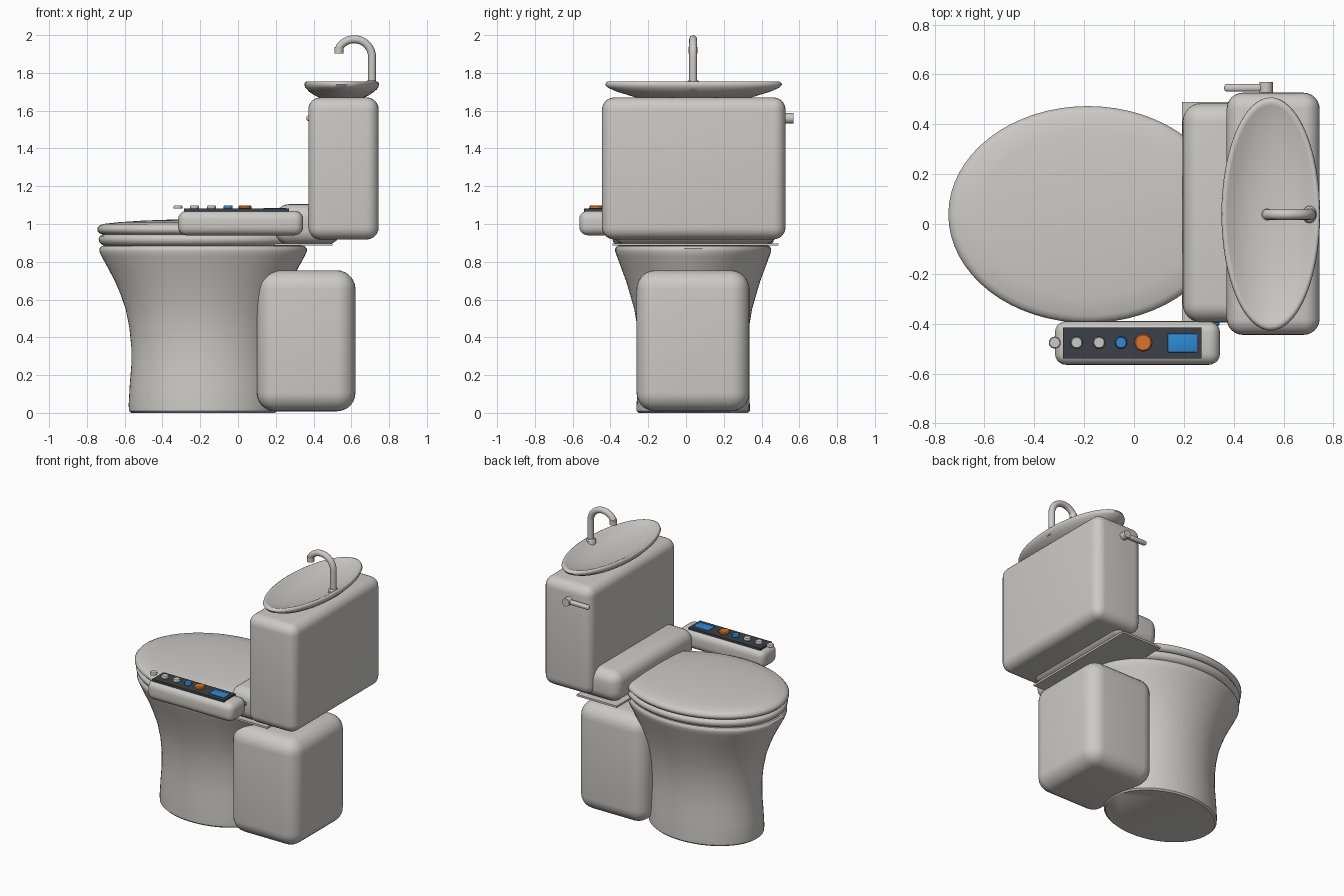
import bpy, bmesh, math
from mathutils import Vector

if "Cube" in bpy.data.objects:
    bpy.data.objects.remove(bpy.data.objects["Cube"])


def material(name, rgb):
    m = bpy.data.materials.new(name)
    m.diffuse_color = (*rgb, 1)
    m.use_nodes = True
    m.node_tree.nodes["Principled BSDF"].inputs["Base Color"].default_value = m.diffuse_color
    return m


CERAMIC = material("warm_grey_ceramic", (0.60, 0.59, 0.56))
DARK = material("dark_panel", (0.045, 0.053, 0.065))
BLUE = material("blue", (0.03, 0.25, 0.65))
ORANGE = material("orange", (0.70, 0.17, 0.025))


def finish(name, bm, mat, angle=40):
    bmesh.ops.recalc_face_normals(bm, faces=bm.faces)
    me = bpy.data.meshes.new(name)
    bm.to_mesh(me)
    bm.free()
    me.materials.append(mat)
    ob = bpy.data.objects.new(name, me)
    bpy.context.collection.objects.link(ob)
    bpy.ops.object.select_all(action='DESELECT')
    ob.select_set(True)
    bpy.context.view_layer.objects.active = ob
    bpy.ops.object.shade_smooth_by_angle(angle=math.radians(angle))
    return ob


def box(name, lo, hi, mat, bevel=0.0, segments=5):
    """Box between two corners with rounded edges."""
    bm = bmesh.new()
    bmesh.ops.create_cube(bm, size=1)
    for v in bm.verts:
        v.co = [lo[i] + (v.co[i] + 0.5) * (hi[i] - lo[i]) for i in range(3)]
    if bevel:
        bmesh.ops.bevel(bm, geom=bm.edges[:], offset=bevel, segments=segments,
                        profile=0.5, affect='EDGES')
    return finish(name, bm, mat)


def loft(name, cx, cy, rings, mat, n=64, angle=40):
    """Stack of ellipses given as (z, x radius, y radius), capped at both ends."""
    bm = bmesh.new()
    loops = []
    for z, rx, ry in rings:
        loops.append([bm.verts.new((cx + rx * math.cos(2 * math.pi * i / n),
                                    cy + ry * math.sin(2 * math.pi * i / n), z))
                      for i in range(n)])
    for a, b in zip(loops, loops[1:]):
        for i in range(n):
            j = (i + 1) % n
            bm.faces.new((a[i], a[j], b[j], b[i]))
    bm.faces.new(loops[0])
    bm.faces.new(loops[-1])
    return finish(name, bm, mat, angle)


def tube(name, points, radius, mat, n=16):
    """Round pipe swept along a path in an x-z plane or a straight line."""
    bm = bmesh.new()
    pts = [Vector(p) for p in points]
    loops = []
    for k, p in enumerate(pts):
        t = (pts[min(k + 1, len(pts) - 1)] - pts[max(k - 1, 0)]).normalized()
        side = Vector((0, 1, 0)) if abs(t.y) < 0.9 else Vector((1, 0, 0))
        up = t.cross(side).normalized()
        loops.append([bm.verts.new(p + radius * (math.cos(2 * math.pi * i / n) * side
                                                 + math.sin(2 * math.pi * i / n) * up))
                      for i in range(n)])
    for a, b in zip(loops, loops[1:]):
        for i in range(n):
            j = (i + 1) % n
            bm.faces.new((a[i], a[j], b[j], b[i]))
    bm.faces.new(loops[0])
    bm.faces.new(loops[-1])
    return finish(name, bm, mat)


# Pedestal bowl
CX, CY = -0.185, 0.038
loft("bowl", CX, CY, [
    (0.0, 0.380, 0.290), (0.01, 0.392, 0.300), (0.04, 0.394, 0.300), (0.15, 0.388, 0.294),
    (0.25, 0.380, 0.288), (0.35, 0.380, 0.288), (0.45, 0.390, 0.295), (0.55, 0.410, 0.312),
    (0.63, 0.438, 0.335), (0.70, 0.468, 0.356), (0.77, 0.505, 0.382), (0.83, 0.538, 0.404),
    (0.855, 0.549, 0.413), (0.87, 0.549, 0.413), (0.883, 0.538, 0.404)], CERAMIC)

# Seat ring and domed lid
loft("seat", CX, CY, [
    (0.883, 0.525, 0.395), (0.893, 0.538, 0.412), (0.905, 0.549, 0.424), (0.922, 0.553, 0.428),
    (0.936, 0.546, 0.422), (0.944, 0.530, 0.406)], CERAMIC, angle=50)
loft("lid", CX, CY, [
    (0.944, 0.530, 0.406), (0.950, 0.547, 0.422), (0.964, 0.560, 0.435), (0.978, 0.560, 0.435),
    (0.992, 0.548, 0.424), (1.000, 0.530, 0.407), (1.010, 0.440, 0.335), (1.018, 0.320, 0.240),
    (1.023, 0.180, 0.130), (1.025, 0.040, 0.030)], CERAMIC, angle=50)

# Hinge cover and its mounting plate
box("hinge_cover", (0.195, -0.395, 0.892), (0.545, 0.485, 1.105), CERAMIC, 0.075, 6)
box("hinge_plate", (0.192, -0.39, 0.885), (0.50, 0.49, 0.898), CERAMIC)

# Tank and rear housing
box("tank", (0.372, -0.445, 0.918), (0.745, 0.527, 1.67), CERAMIC, 0.065, 6)
box("rear_housing", (0.10, -0.262, 0.008), (0.622, 0.336, 0.755), CERAMIC, 0.10, 7)

# Hand basin: outside up to the rim, then back down into the hollow
loft("basin", 0.549, 0.040, [
    (1.665, 0.110, 0.290), (1.682, 0.145, 0.345), (1.700, 0.172, 0.405), (1.722, 0.193, 0.455),
    (1.738, 0.198, 0.468), (1.750, 0.195, 0.462), (1.755, 0.186, 0.450), (1.750, 0.176, 0.436),
    (1.735, 0.150, 0.380), (1.718, 0.115, 0.290), (1.707, 0.070, 0.180),
    (1.702, 0.020, 0.050)], CERAMIC, angle=60)

# Tap: collar, gooseneck and nozzle
arc = [(0.615 + 0.095 * math.cos(a), 0.038, 1.883 + 0.095 * math.sin(a))
       for a in [math.radians(d) for d in range(0, 141, 10)]]
tube("tap_pipe", [(0.710, 0.038, 1.71), (0.710, 0.038, 1.80)] + arc
     + [(0.534, 0.038, 1.93)], 0.021, CERAMIC)
loft("tap_collar", 0.705, 0.038, [(1.71, 0.030, 0.036), (1.752, 0.028, 0.034),
                                  (1.76, 0.022, 0.026)], CERAMIC, 24)
loft("tap_nozzle", 0.534, 0.038, [(1.902, 0.024, 0.024), (1.936, 0.024, 0.024)], CERAMIC, 24)

# Flush handle on the tank side
tube("handle_pivot", [(0.530, 0.52, 1.56), (0.530, 0.57, 1.56)], 0.027, CERAMIC, 24)
lever = box("handle_lever", (0.362, 0.531, 1.545), (0.535, 0.562, 1.575), CERAMIC, 0.012, 4)

# Control arm, dark panel and display
box("control_arm", (-0.317, -0.565, 0.94), (0.345, -0.39, 1.07), CERAMIC, 0.045, 5)
box("control_panel", (-0.285, -0.54, 1.066), (0.27, -0.415, 1.081), DARK)
box("display", (0.135, -0.515, 1.079), (0.253, -0.44, 1.086), BLUE, 0.003, 2)

# Row of round buttons
for i, (x, r, mat) in enumerate([(-0.318, 0.024, CERAMIC), (-0.230, 0.024, CERAMIC),
                                 (-0.140, 0.024, CERAMIC), (-0.052, 0.024, BLUE),
                                 (0.037, 0.035, ORANGE)]):
    loft(f"button_{i + 1}", x, -0.476, [
        (1.081, r * 0.9, r * 0.9), (1.084, r, r), (1.094, r, r),
        (1.099, r * 0.85, r * 0.85)], mat, 24)

# Small indicator light beside the hinge cover
bm = bmesh.new()
bmesh.ops.create_uvsphere(bm, u_segments=16, v_segments=8, radius=0.014)
bmesh.ops.translate(bm, verts=bm.verts, vec=(0.33, -0.398, 1.02))
finish("indicator_light", bm, BLUE)
